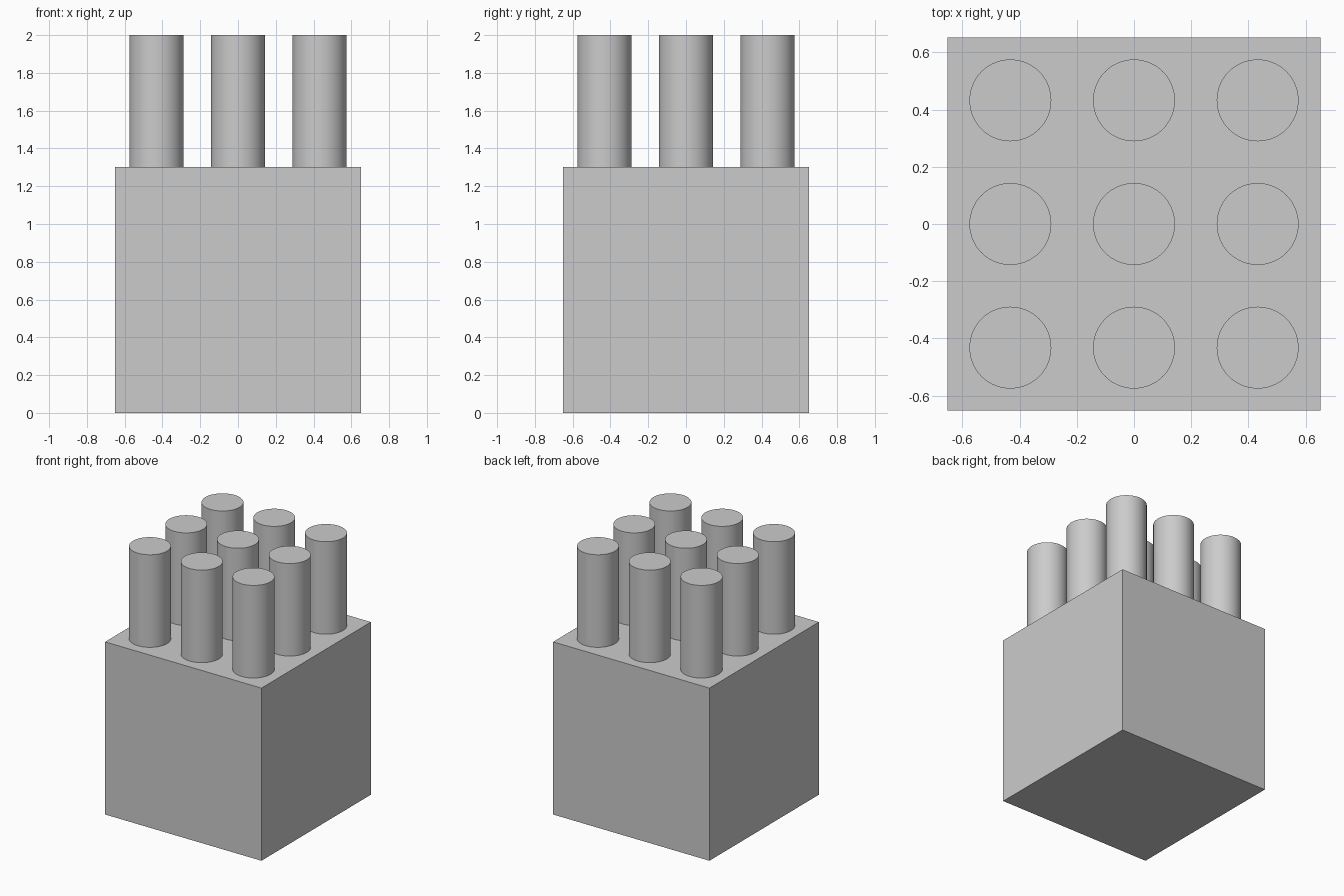
import bpy

# Remove the default object
cube = bpy.data.objects.get("Cube")
if cube:
    bpy.data.objects.remove(cube, do_unlink=True)

SIDE = 1.304
BASE_TOP = 1.302
TOP = 2.0
RADIUS = 0.143
SPACING = 0.432

# One plain grey
grey = bpy.data.materials.new("plain_grey")
grey.use_nodes = True
colour = (0.6, 0.6, 0.6, 1)
grey.diffuse_color = colour
grey.node_tree.nodes["Principled BSDF"].inputs["Base Color"].default_value = colour


def finish(name):
    obj = bpy.context.object
    obj.name = name
    obj.data.materials.append(grey)
    return obj


# Block
bpy.ops.mesh.primitive_cube_add(size=1, location=(0, 0, BASE_TOP / 2))
block = finish("base_block")
block.scale = (SIDE, SIDE, BASE_TOP)

# Three by three grid of round posts standing on the block
for row, y in zip(("front", "middle", "back"), (-SPACING, 0, SPACING)):
    for column, x in zip(("right", "centre", "left"), (-SPACING, 0, SPACING)):
        bpy.ops.mesh.primitive_cylinder_add(
            vertices=64, radius=RADIUS, depth=TOP - BASE_TOP,
            location=(x, y, (TOP + BASE_TOP) / 2))
        finish(f"post_{row}_{column}")
        bpy.ops.object.shade_smooth_by_angle()
